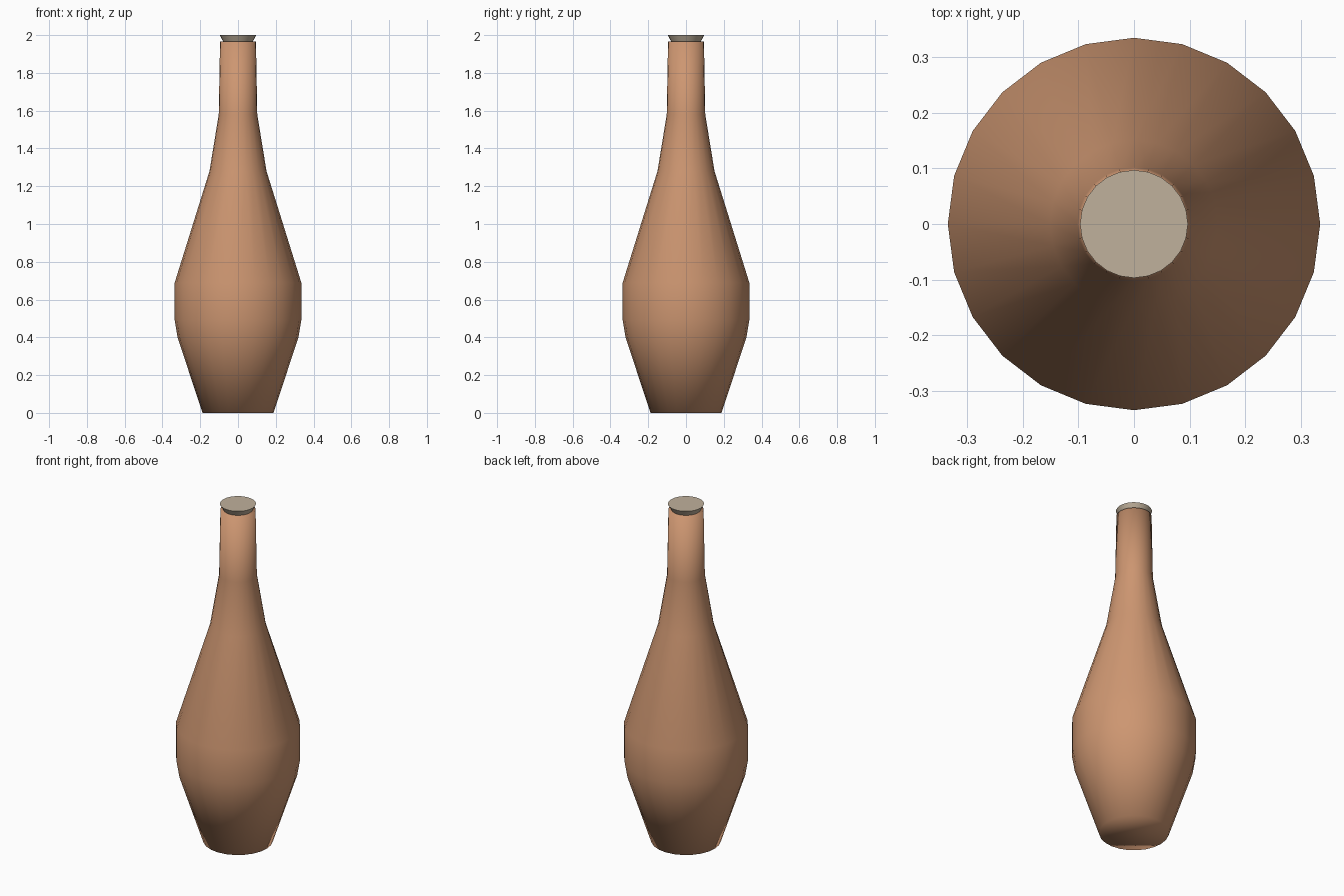
import bpy
import bmesh
from math import cos, sin, tau

SIDES = 24

cube = bpy.data.objects.get("Cube")
if cube:
    bpy.data.objects.remove(cube, do_unlink=True)


def make_material(name, rgb):
    mat = bpy.data.materials.new(name)
    mat.use_nodes = True
    mat.diffuse_color = (*rgb, 1)
    mat.node_tree.nodes["Principled BSDF"].inputs["Base Color"].default_value = (*rgb, 1)
    return mat


def lathe(name, profile, material):
    """Turn a (radius, height) profile round z and close both ends."""
    bm = bmesh.new()
    rings = []
    for r, z in profile:
        angles = [tau * i / SIDES for i in range(SIDES)]
        rings.append([bm.verts.new((r * cos(a), r * sin(a), z)) for a in angles])
    for low, high in zip(rings, rings[1:]):
        for i in range(SIDES):
            j = (i + 1) % SIDES
            bm.faces.new((low[i], low[j], high[j], high[i]))
    bm.faces.new(rings[0][::-1])
    bm.faces.new(rings[-1])
    for face in bm.faces:
        face.smooth = True
    mesh = bpy.data.meshes.new(name)
    bm.to_mesh(mesh)
    bm.free()
    mesh.materials.append(material)
    obj = bpy.data.objects.new(name, mesh)
    bpy.context.collection.objects.link(obj)
    return obj


clay = make_material("terracotta", (0.61, 0.305, 0.165))
cork = make_material("pale cork", (0.527, 0.44, 0.332))

# Bottle: tapered foot, wide belly, long shoulder and slim neck,
# shaded smoothly right over its end caps
lathe("bottle", [(0.188, 0), (0.32, 0.4), (0.335, 0.49), (0.335, 0.69),
                 (0.151, 1.28), (0.102, 1.58), (0.095, 1.967)], clay)

# Stopper: short flared plug with a crisp rim, seated in the neck
stopper = lathe("stopper", [(0.075, 1.96), (0.097, 2.0)], cork)
bpy.ops.object.select_all(action="DESELECT")
stopper.select_set(True)
bpy.context.view_layer.objects.active = stopper
bpy.ops.object.shade_smooth_by_angle()
